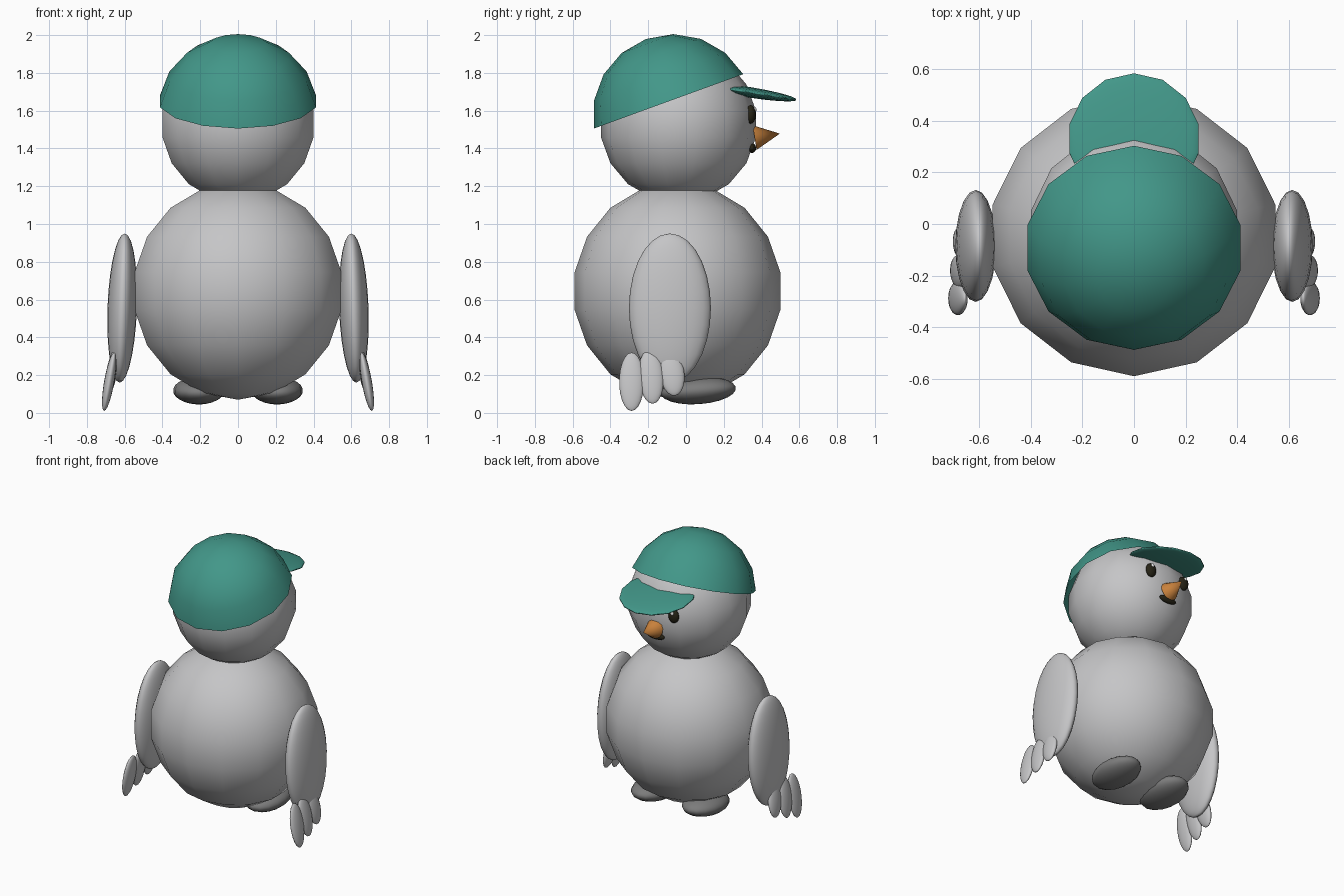
import bpy, bmesh
from math import radians
from mathutils import Euler

cube = bpy.data.objects.get("Cube")
if cube:
    bpy.data.objects.remove(cube, do_unlink=True)


def material(name, r, g, b):
    m = bpy.data.materials.new(name)
    m.use_nodes = True
    m.diffuse_color = (r, g, b, 1)
    m.node_tree.nodes["Principled BSDF"].inputs["Base Color"].default_value = (r, g, b, 1)
    return m


GREY = material("pale_grey", 0.56, 0.56, 0.57)
DARK = material("dark_grey", 0.2, 0.2, 0.2)
TEAL = material("teal", 0.055, 0.31, 0.25)
ORANGE = material("orange", 0.58, 0.22, 0.045)
BLACK = material("near_black", 0.02, 0.017, 0.008)
WHITE = material("white", 0.8, 0.8, 0.8)


def finish(name, bm, mat, loc, rot, size=(1, 1, 1)):
    mesh = bpy.data.meshes.new(name)
    for f in bm.faces:
        f.smooth = True
    bm.to_mesh(mesh)
    bm.free()
    mesh.materials.append(mat)
    obj = bpy.data.objects.new(name, mesh)
    bpy.context.collection.objects.link(obj)
    obj.location = loc
    obj.rotation_euler = Euler([radians(a) for a in rot])
    obj.scale = size
    return obj


def ball(name, mat, loc, size, rot=(0, 0, 0), segments=14, rings=9, dome=False):
    """Ellipsoid; a dome keeps only the upper rings."""
    bm = bmesh.new()
    bmesh.ops.create_uvsphere(bm, u_segments=segments, v_segments=rings, radius=1)
    if dome:
        low = [v for v in bm.verts if v.co.z < 0]
        bmesh.ops.delete(bm, geom=low, context='VERTS')
    return finish(name, bm, mat, loc, rot, size)


# Body and head
ball("body", GREY, (0, -0.045, 0.645), (0.57, 0.553, 0.575))
ball("head", GREY, (0, -0.04, 1.53), (0.416, 0.416, 0.416))

# Cap
ball("cap_crown", TEAL, (0, -0.067, 1.58), (0.43, 0.427, 0.425), (20, 0, 0), dome=True)
ball("cap_visor", TEAL, (0, 0.33, 1.698), (0.26, 0.26, 0.028), (-9, 0, 0))

# Beak and mouth
bm = bmesh.new()
bmesh.ops.create_cone(bm, cap_ends=True, segments=14, radius1=0.066, radius2=0, depth=0.135)
beak = finish("beak", bm, ORANGE, (0, 0.43, 1.468), (-81, 0, 0))
for poly in beak.data.polygons:
    if len(poly.vertices) > 4:
        poly.use_smooth = False
ball("mouth", BLACK, (0, 0.35, 1.402), (0.07, 0.021, 0.026))

for side, label in ((1, "left"), (-1, "right")):
    # Eyes
    ball(label + "_eye", BLACK, (side * 0.14, 0.343, 1.58), (0.04, 0.027, 0.05))
    ball(label + "_eye_glint", WHITE, (side * 0.143, 0.364, 1.606), (0.012, 0.009, 0.014))
    # Wings
    ball(label + "_wing", GREY, (side * 0.613, -0.085, 0.555), (0.078, 0.217, 0.395),
         (0, side * -2, 0), 20, 14)
    # Wing tip feathers, back to front
    feathers = ((0.682, -0.288, 0.165, 0.157), (0.676, -0.185, 0.192, 0.146),
                (0.668, -0.075, 0.21, 0.122))
    for i, (x, y, z, length) in enumerate(feathers):
        ball(f"{label}_feather_{i + 1}", GREY, (side * x, y, z), (0.027, 0.066, length),
             (4 * i, side * -10, 0), 16, 11)
    # Feet
    ball(label + "_foot", DARK, (side * 0.207, 0.065, 0.118), (0.137, 0.2, 0.072),
         (4, 0, 0), 16, 11)
